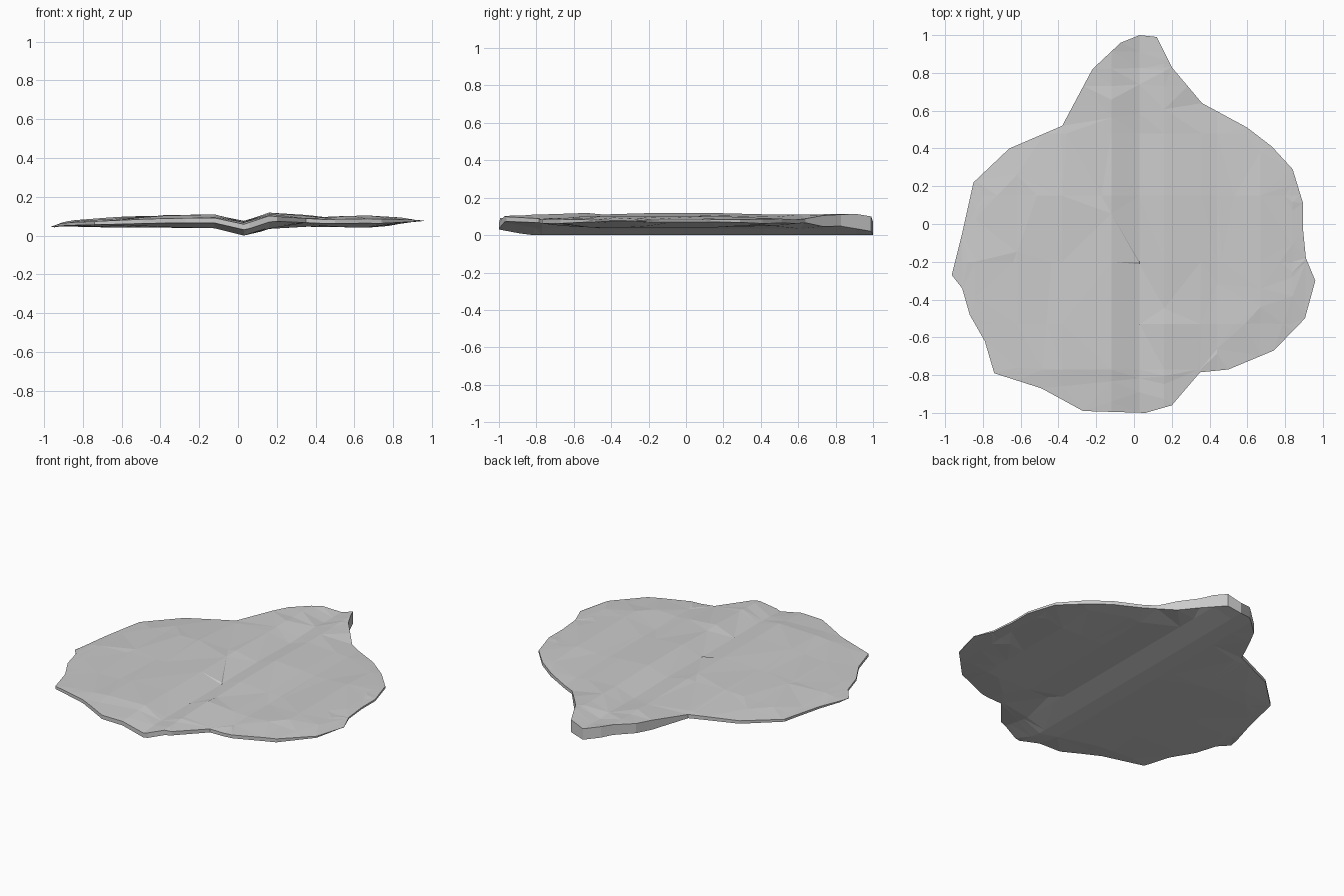
import bpy, bmesh, random
from mathutils import Vector
from mathutils.geometry import intersect_point_line

if "Cube" in bpy.data.objects:
    bpy.data.objects.remove(bpy.data.objects["Cube"])

random.seed(4)

# Outline seen from above, clockwise from the pointed end
OUTLINE = [(.03, 1), (.12, .99), (.20, .83), (.36, .64), (.60, .51), (.73, .41),
           (.84, .29), (.895, .11), (.895, -.03), (.91, -.18), (.96, -.30),
           (.905, -.50), (.74, -.67), (.50, -.77), (.35, -.785), (.20, -.96),
           (.06, -1), (-.27, -.99), (-.49, -.87), (-.74, -.79), (-.79, -.62),
           (-.87, -.48), (-.91, -.34), (-.965, -.27), (-.91, -.05), (-.85, .22),
           (-.66, .40), (-.38, .52), (-.22, .82), (-.07, .96)]
# Cross-section heights (x, z): upper and lower surface with a central valley
TOP = [(-.97, .055), (-.9, .078), (-.4, .1), (-.1, .103), (.03, .07),
       (.16, .113), (.45, .094), (.6, .1), (.9, .094), (.97, .086)]
BOTTOM = [(-.97, .042), (-.13, .04), (.03, 0), (.06, 0), (.2, .048),
          (.73, .04), (.92, .07), (.97, .078)]


def height(profile, x):
    for (x0, z0), (x1, z1) in zip(profile, profile[1:]):
        if x <= x1:
            return z0 + (z1 - z0) * (x - x0) / (x1 - x0)
    return profile[-1][1]


def rim_distance(p):
    best = 9
    for a, b in zip(OUTLINE, OUTLINE[1:] + OUTLINE[:1]):
        a, b = Vector((*a, 0)), Vector((*b, 0))
        f = max(0, min(1, intersect_point_line(p, a, b)[1]))
        best = min(best, (p - a.lerp(b, f)).length)
    return best


# Flat outline cut into facets
bm = bmesh.new()
bm.faces.new([bm.verts.new((x, y, 0)) for x, y in OUTLINE])
bmesh.ops.triangulate(bm, faces=bm.faces[:])
cuts = [((x, 0, 0), (1, 0, 0)) for x in (-.84, -.62, -.38, -.12, .03, .16, .44, .67, .84)]
cuts += [((0, y, 0), (0, 1, 0)) for y in (-.77, -.53, -.2, .15, .48, .73)]
for co, no in cuts:
    bmesh.ops.bisect_plane(bm, geom=bm.verts[:] + bm.edges[:] + bm.faces[:],
                           plane_co=co, plane_no=no, dist=.01)
bmesh.ops.dissolve_limit(bm, angle_limit=.01, verts=[], 
                         edges=[e for e in bm.edges if not e.is_boundary
                                and min(abs(e.verts[0].co.x - e.verts[1].co.x),
                                        abs(e.verts[0].co.y - e.verts[1].co.y)) > .012])

# Thicken into upper and lower surfaces
new = bmesh.ops.extrude_face_region(bm, geom=bm.faces[:], use_keep_orig=True)["geom"]
upper = {v for v in new if isinstance(v, bmesh.types.BMVert)}
for v in bm.verts:
    x, y = v.co.x, v.co.y
    d = rim_distance(Vector((x, y, 0)))
    inner = min(1, d / .16)
    top, low = height(TOP, x), height(BOTTOM, x)
    if v in upper:
        v.co.z = top - .012 * (1 - inner) * (y < .7) + random.uniform(-.004, .006) * inner
    else:
        # underside rises to a thin rim, except at the blunt pointed end
        k = 0 if y > .7 else .6 * (1 - inner)
        v.co.z = low + (top - .02 - low) * k if top - .02 > low else top - .01
bmesh.ops.triangulate(bm, faces=[f for f in bm.faces if len(f.verts) > 3])
bmesh.ops.recalc_face_normals(bm, faces=bm.faces[:])

mesh = bpy.data.meshes.new("leaf_slab")
bm.to_mesh(mesh)
bm.free()
bpy.context.collection.objects.link(bpy.data.objects.new("leaf_slab", mesh))
